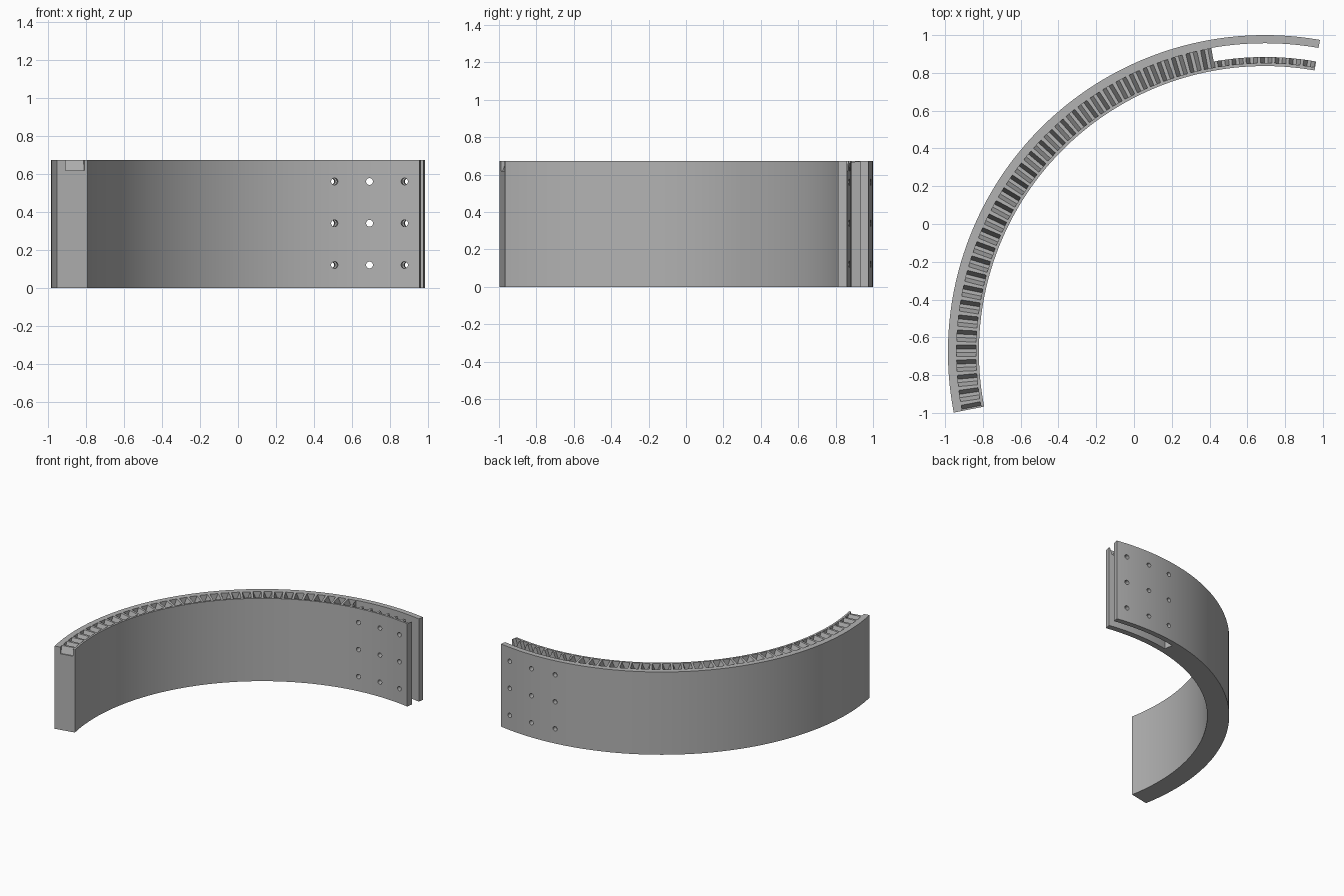
import bpy, bmesh, math
from mathutils import Matrix, Vector

cube = bpy.data.objects.get("Cube")
if cube:
    bpy.data.objects.remove(cube, do_unlink=True)

CENTRE = Vector((0.693, -0.678, 0))
R_IN, R_OUT, HEIGHT = 1.514, 1.678, 0.674
START, END = 80, 191          # sweep of the band in degrees
PITCH = 2.8125                # spacing of the rack grooves

grey = bpy.data.materials.new("plain grey")
grey.use_nodes = True
grey.diffuse_color = (0.45, 0.45, 0.45, 1)
grey.node_tree.nodes["Principled BSDF"].inputs["Base Color"].default_value = grey.diffuse_color


def make_object(name, bm):
    bmesh.ops.recalc_face_normals(bm, faces=bm.faces)
    mesh = bpy.data.meshes.new(name)
    bm.to_mesh(mesh)
    bm.free()
    mesh.materials.append(grey)
    obj = bpy.data.objects.new(name, mesh)
    bpy.context.collection.objects.link(obj)
    return obj


def radial(angle):
    """Frame with x along the radius at this angle, y along the arc."""
    return Matrix.Translation(CENTRE) @ Matrix.Rotation(math.radians(angle), 4, "Z")


def loft(bm, sections):
    """Join matching closed sections into one capped solid."""
    rings = [[bm.verts.new(p) for p in s] for s in sections]
    for a, b in zip(rings, rings[1:]):
        for i in range(len(a)):
            j = (i + 1) % len(a)
            bm.faces.new((a[i], a[j], b[j], b[i]))
    bm.faces.new(rings[0])
    bm.faces.new(rings[-1])


def arc_solid(name, r0, r1, a0, a1, z0, z1, steps):
    bm = bmesh.new()
    profile = [(r0, z0), (r1, z0), (r1, z1), (r0, z1)]
    loft(bm, [[radial(a0 + (a1 - a0) * i / steps) @ Vector((r, 0, z)) for r, z in profile]
              for i in range(steps + 1)])
    return make_object(name, bm)


# Curved band
band = arc_solid("curved_rack_band", R_IN, R_OUT, START, END, 0, HEIGHT, 111)

# Slot that splits one end into two walls
slot = arc_solid("slot_cutter", 1.562, 1.635, START - 2, 100, -0.1, HEIGHT + 0.1, 22)

# Row of tapered grooves in the top face
bm = bmesh.new()
top, floor = HEIGHT + 0.02, HEIGHT - 0.055
for k in range(40):
    frame = radial(END - k * PITCH)
    profile = [(-0.009, floor), (0.009, floor), (0.03, HEIGHT),
               (0.03, top), (-0.03, top), (-0.03, HEIGHT)]
    loft(bm, [[frame @ Vector((r, y, z)) for y, z in profile] for r in (1.53, 1.632)])
grooves = make_object("groove_cutter", bm)

# Three by three bolt holes through both walls
bm = bmesh.new()
for angle in (83, 90, 97):
    for z in (0.12, 0.34, 0.56):
        bmesh.ops.create_cone(
            bm, cap_ends=True, segments=24, radius1=0.018, radius2=0.018, depth=0.4,
            matrix=radial(angle) @ Matrix.Translation((1.6, 0, z)) @ Matrix.Rotation(math.pi / 2, 4, "Y"))
holes = make_object("hole_cutter", bm)

# Cut the band, then discard the cutters
cutters = (slot, grooves, holes)
for cutter in cutters:
    cutter.hide_render = True
    mod = band.modifiers.new(cutter.name, "BOOLEAN")
    mod.operation = "DIFFERENCE"
    mod.solver = "EXACT"
    mod.object = cutter
bpy.context.view_layer.update()
result = bpy.data.meshes.new_from_object(band.evaluated_get(bpy.context.evaluated_depsgraph_get()))
band.modifiers.clear()
band.data = result
for cutter in cutters:
    bpy.data.objects.remove(cutter, do_unlink=True)

bpy.ops.object.select_all(action="DESELECT")
band.select_set(True)
bpy.context.view_layer.objects.active = band
bpy.ops.object.shade_smooth_by_angle(angle=math.radians(20))
